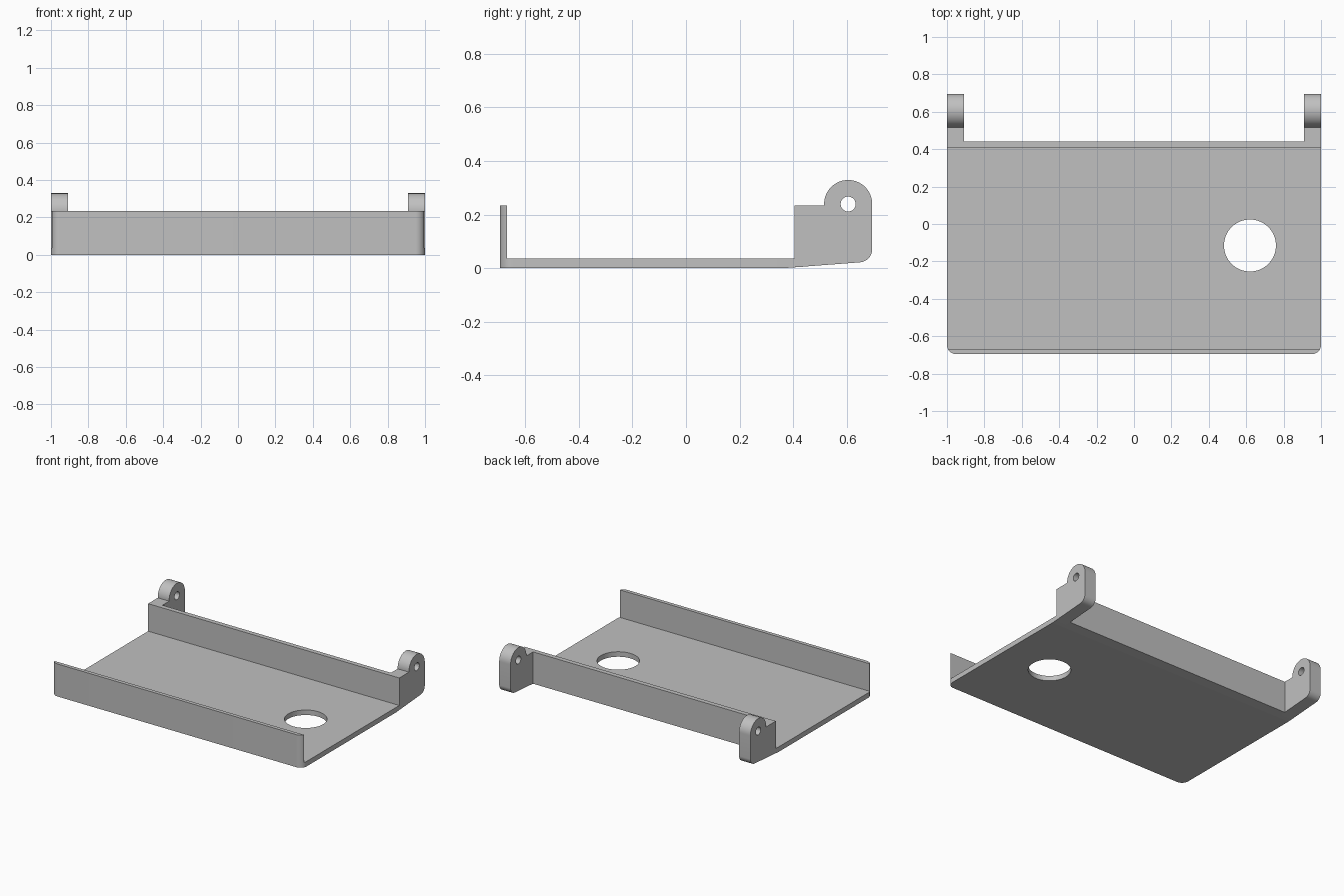
import bpy, bmesh, math
from mathutils import Matrix, Vector

cube = bpy.data.objects.get("Cube")
if cube:
    bpy.data.objects.remove(cube, do_unlink=True)

grey = bpy.data.materials.new("plain grey")
grey.use_nodes = True
COLOUR = (0.53, 0.53, 0.53, 1)
grey.diffuse_color = COLOUR
grey.node_tree.nodes["Principled BSDF"].inputs["Base Color"].default_value = COLOUR

HALF_Y, WALL_TOP, FLOOR = 0.696, 0.234, 0.036
BEND_Y, EAR_W = 0.37, 0.09


def arc(cx, cy, r, start, end, n=12):
    """Points along an arc, angles in degrees."""
    angles = [math.radians(start + (end - start) * i / n) for i in range(n + 1)]
    return [(cx + r * math.cos(a), cy + r * math.sin(a)) for a in angles]


def prism(name, outline, low, high, hole=None, along_x=False):
    """Extrude an outline, with an optional hole, along z or along x."""
    bm = bmesh.new()
    edges = []
    for loop in filter(None, (outline, hole)):
        vs = [bm.verts.new((a, b, low)) for a, b in loop]
        edges += [bm.edges.new((vs[i - 1], vs[i])) for i in range(len(vs))]
    bmesh.ops.triangle_fill(bm, use_beauty=True, use_dissolve=False, edges=edges)
    ext = bmesh.ops.extrude_face_region(bm, geom=bm.faces[:])
    top = [g for g in ext["geom"] if isinstance(g, bmesh.types.BMVert)]
    bmesh.ops.translate(bm, verts=top, vec=Vector((0, 0, high - low)))
    if along_x:  # outline (y, z), depth becomes x
        bm.transform(Matrix(((0, 0, 1, 0), (1, 0, 0, 0), (0, 1, 0, 0), (0, 0, 0, 1))))
    bmesh.ops.recalc_face_normals(bm, faces=bm.faces[:])
    mesh = bpy.data.meshes.new(name)
    bm.to_mesh(mesh)
    bm.free()
    mesh.materials.append(grey)
    obj = bpy.data.objects.new(name, mesh)
    bpy.context.collection.objects.link(obj)
    bpy.ops.object.select_all(action="DESELECT")
    obj.select_set(True)
    bpy.context.view_layer.objects.active = obj
    bpy.ops.object.shade_smooth_by_angle(angle=math.radians(30))
    return obj


def front_rounded(back_y, r=0.05):
    """Plan outline with rounded front corners, cut off at back_y."""
    right = [p for p in arc(1 - r, r - HALF_Y, r, -90, 0) if p[1] < back_y]
    right.append((1 - r + math.sqrt(r * r - (r - HALF_Y - back_y) ** 2)
                  if back_y < r - HALF_Y else 1, back_y))
    return right + [(-x, y) for x, y in reversed(right)]


# Floor with the round opening
prism("floor_plate", front_rounded(BEND_Y), 0, FLOOR,
      hole=arc(0.62, -0.115, 0.139, 0, 360, 64)[:-1])

# Front lip
prism("front_wall", front_rounded(-0.669), FLOOR, WALL_TOP)

# Rear wall with its strip of floor, between the ears
rear = [(BEND_Y, 0), (0.44, 0.005), (0.44, WALL_TOP), (0.406, WALL_TOP),
        (0.406, FLOOR), (BEND_Y, FLOOR)]
prism("rear_wall", rear, EAR_W - 1, 1 - EAR_W, along_x=True)

# Hinge ears with pin holes
PIN_Y, PIN_Z, EAR_R = 0.606, 0.239, 0.09
ear = [(BEND_Y, 0)]
ear += arc(HALF_Y - 0.05, 0.071, 0.05, -86, 0)
ear += arc(PIN_Y, PIN_Z, EAR_R, 0, 180, 32)
ear += [(PIN_Y - EAR_R, WALL_TOP), (0.406, WALL_TOP), (0.406, FLOOR), (BEND_Y, FLOOR)]
pin_hole = arc(PIN_Y, PIN_Z, 0.028, 0, 360, 32)[:-1]
for side, x in (("right", -1), ("left", 1 - EAR_W)):
    prism(side + "_hinge_ear", ear, x, x + EAR_W, hole=pin_hole, along_x=True)
